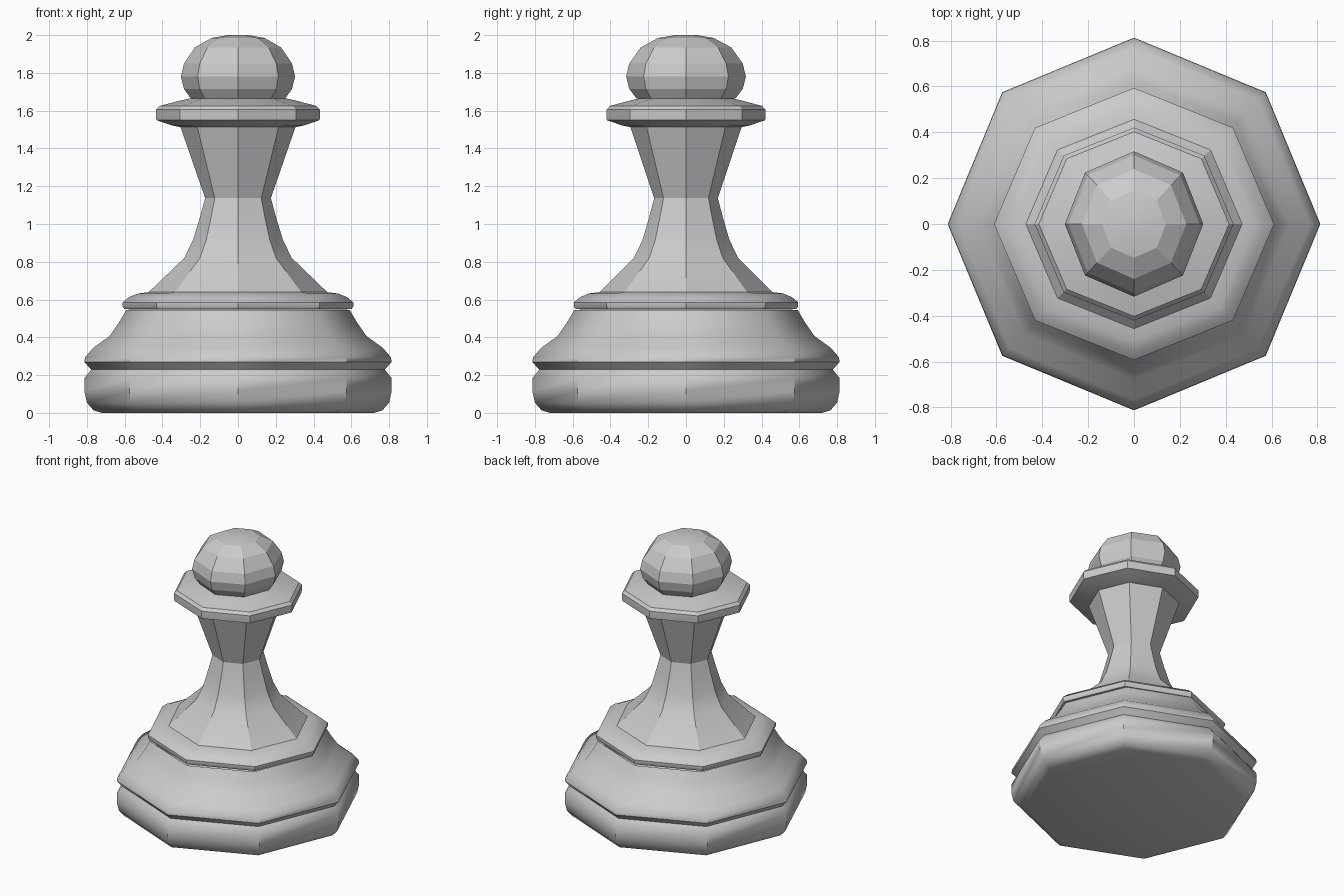
import bpy, bmesh
from math import sin, cos, pi, radians

if "Cube" in bpy.data.objects:
    bpy.data.objects.remove(bpy.data.objects["Cube"])

SIDES = 8


def lathe(name, profile, sx=1.0, sy=1.0, cap_bottom=False, cap_top=False, angle=30):
    """Sweep an (r, z) profile, bottom to top, around z with eight sides."""
    bm = bmesh.new()
    rings = []
    for r, z in profile:
        rings.append([bm.verts.new((r * sx * cos(2 * pi * i / SIDES),
                                    r * sy * sin(2 * pi * i / SIDES), z))
                      for i in range(SIDES)])
    for a, b in zip(rings, rings[1:]):
        for i in range(SIDES):
            j = (i + 1) % SIDES
            bm.faces.new((a[i], a[j], b[j], b[i]))
    if cap_bottom:
        bm.faces.new(rings[0][::-1])
    if cap_top:
        bm.faces.new(rings[-1])
    mesh = bpy.data.meshes.new(name)
    bm.to_mesh(mesh)
    bm.free()
    ob = bpy.data.objects.new(name, mesh)
    bpy.context.collection.objects.link(ob)
    if angle:
        bpy.ops.object.select_all(action='DESELECT')
        ob.select_set(True)
        bpy.context.view_layer.objects.active = ob
        bpy.ops.object.shade_smooth_by_angle(angle=radians(angle))
    return ob


# Wide foot with a groove, rising to the step
lathe("base", [(0.72, 0.006), (0.765, 0.02), (0.80, 0.06), (0.813, 0.12), (0.813, 0.19),
               (0.777, 0.235), (0.813, 0.275), (0.81, 0.30), (0.767, 0.35),
               (0.68, 0.413), (0.63, 0.485), (0.592, 0.55)],
      cap_bottom=True, angle=44).location.z = -0.006

# Narrow moulding on top of the base
lathe("base_ring", [(0.57, 0.548), (0.602, 0.55), (0.611, 0.565), (0.611, 0.585),
                    (0.577, 0.613), (0.53, 0.632), (0.45, 0.642)], sy=0.972, angle=35)

# Waisted eight-sided neck
lathe("neck", [(0.472, 0.64), (0.285, 0.82), (0.238, 0.915), (0.203, 1.03),
               (0.174, 1.137), (0.305, 1.515)], sy=0.968, angle=28)

# Collar under the head
lathe("collar", [(0.29, 1.51), (0.35, 1.522), (0.432, 1.55), (0.434, 1.565),
                 (0.434, 1.605), (0.415, 1.625), (0.30, 1.655), (0.22, 1.672)],
      sy=0.97)

# Faceted round head, slightly deeper than wide
lathe("head", [(0.25, 1.665), (0.286, 1.715), (0.302, 1.78), (0.286, 1.85),
               (0.228, 1.935), (0.14, 1.985), (0.055, 2.0)],
      sy=1.05, cap_top=True, angle=20)
